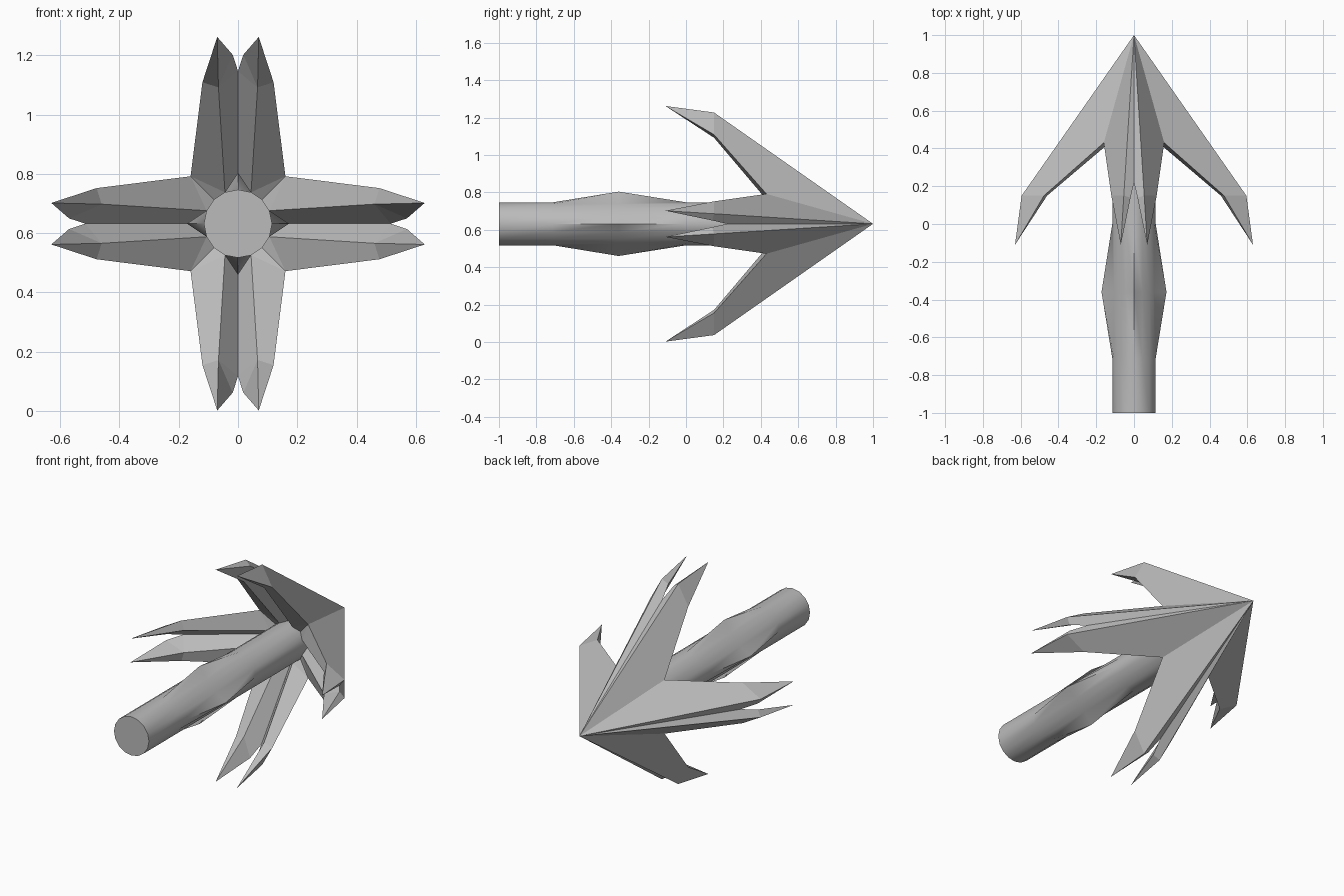
import bpy, bmesh, math

cube = bpy.data.objects.get("Cube")
if cube:
    bpy.data.objects.remove(cube, do_unlink=True)

AXIS_Z = 0.632
QUARTERS = [i * math.pi / 2 for i in range(4)]

grey = bpy.data.materials.new("plain_grey")
grey.use_nodes = True
colour = (0.5, 0.5, 0.5, 1)
grey.diffuse_color = colour
grey.node_tree.nodes["Principled BSDF"].inputs["Base Color"].default_value = colour


def finish(bm, name):
    """Turn a bmesh into a named object on the model's long axis."""
    bmesh.ops.remove_doubles(bm, verts=bm.verts, dist=0.002)
    bmesh.ops.recalc_face_normals(bm, faces=bm.faces)
    mesh = bpy.data.meshes.new(name)
    bm.to_mesh(mesh)
    bm.free()
    mesh.materials.append(grey)
    obj = bpy.data.objects.new(name, mesh)
    obj.location.z = AXIS_Z
    bpy.context.collection.objects.link(obj)
    return obj


# Shaft: 16-sided tube with four swollen ridges
SIDES, RADIUS = 16, 0.115
bm = bmesh.new()
rings = []
for y, ridge in ((-1, RADIUS), (-0.71, RADIUS), (-0.36, 0.172), (0, RADIUS), (0.58, RADIUS)):
    ring = []
    for i in range(SIDES):
        a = math.tau * i / SIDES
        r = ridge if i % 4 == 0 else RADIUS
        ring.append(bm.verts.new((r * math.cos(a), y, r * math.sin(a))))
    rings.append(ring)
for low, high in zip(rings, rings[1:]):
    for i in range(SIDES):
        j = (i + 1) % SIDES
        bm.faces.new((low[i], low[j], high[j], high[i]))
bm.faces.new(rings[0])
bm.faces.new(rings[-1])
shaft = finish(bm, "shaft")
bpy.context.view_layer.objects.active = shaft
shaft.select_set(True)
bpy.ops.object.shade_smooth_by_angle()
shaft.select_set(False)

# Barbed head: one prong as (sideways, outward, along), mirrored and turned
prong = {
    "apex": (0, 0, 1),
    "crotch": (0.16, 0.16, 0.43),
    "shoulder": (0.12, 0.477, 0.15),
    "ridge": (0.054, 0.595, 0.15),
    "point": (0.07, 0.63, -0.11),
    "notch_side": (0.018, 0.57, 0.14),
    "notch": (0, 0.515, 0.22),
    "keel": (0.066, 0.46, 0.15),
    "keel_root": (0.044, 0.106, 0.45),
    "valley_root": (0, 0.115, 0.51),
    "crotch_root": (0.081, 0.081, 0.47),
}
faces = [
    "apex crotch shoulder ridge", "ridge shoulder point",
    "apex ridge notch_side notch", "ridge point notch_side",
    "crotch crotch_root keel_root", "crotch keel_root keel shoulder",
    "shoulder keel point", "point keel notch_side",
    "notch_side keel notch", "notch keel keel_root valley_root",
]
bm = bmesh.new()
for a in QUARTERS:
    c, s = math.cos(a), math.sin(a)
    for side in (1, -1):
        verts = {}
        for key, (across, out, along) in prong.items():
            across *= side
            verts[key] = bm.verts.new((across * c + out * s, along, out * c - across * s))
        for face in faces:
            loop = [verts[key] for key in face.split()]
            bm.faces.new(loop if side > 0 else loop[::-1])
finish(bm, "barbed_head")
